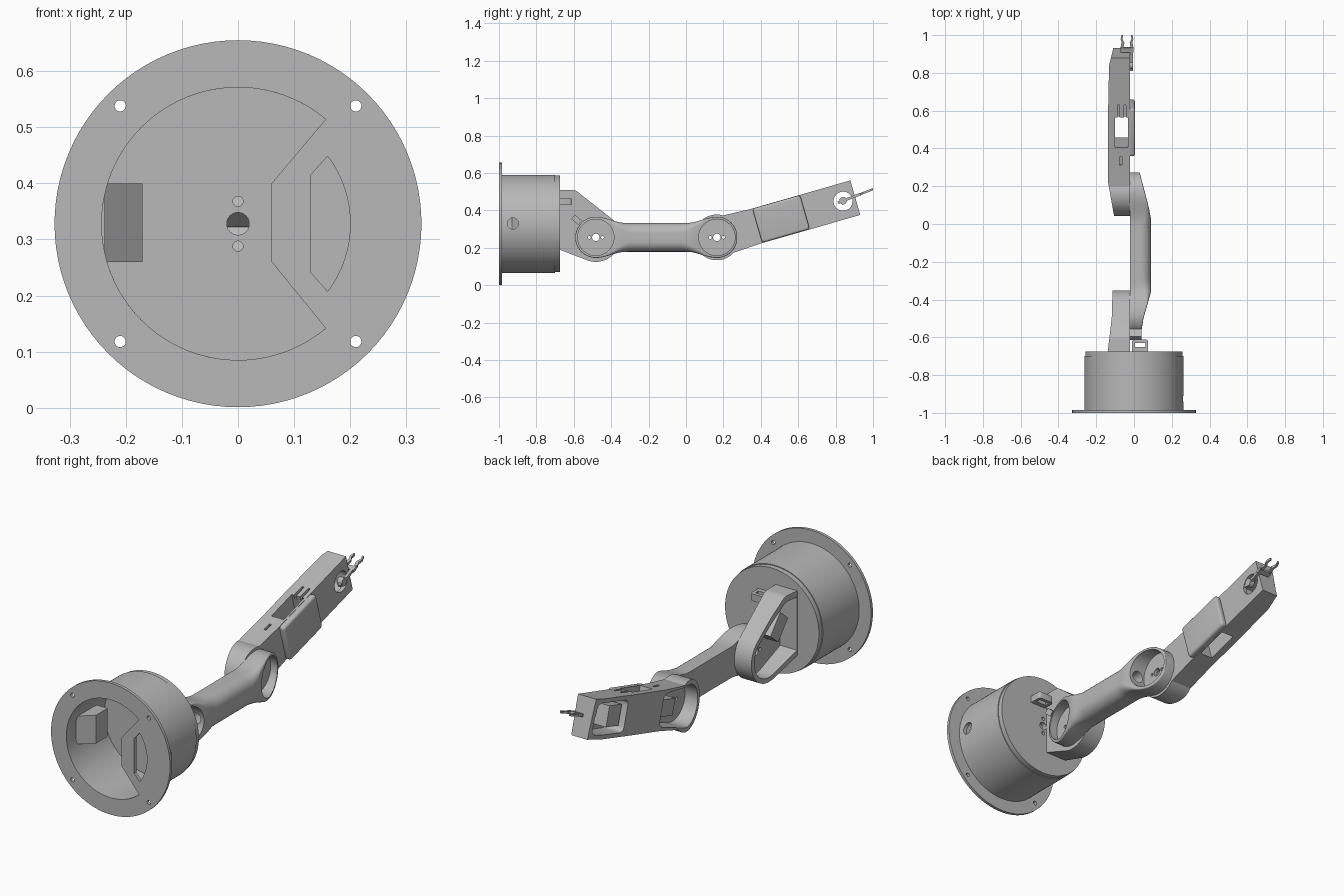
import bpy, bmesh
from math import sin, cos, radians, sqrt, pi
from mathutils.geometry import convex_hull_2d

if "Cube" in bpy.data.objects:
    bpy.data.objects.remove(bpy.data.objects["Cube"])

grey = bpy.data.materials.new("plain grey")
grey.use_nodes = True
colour = (0.48, 0.48, 0.48, 1)
grey.diffuse_color = colour
grey.node_tree.nodes["Principled BSDF"].inputs["Base Color"].default_value = colour


def finish(bm, name):
    bmesh.ops.recalc_face_normals(bm, faces=bm.faces[:])
    mesh = bpy.data.meshes.new(name)
    bm.to_mesh(mesh)
    bm.free()
    mesh.materials.append(grey)
    ob = bpy.data.objects.new(name, mesh)
    bpy.context.scene.collection.objects.link(ob)
    return ob


def prism(name, axis, pts, lo, hi):
    """Extrude a 2D outline along the x, y or z axis."""
    place = {"x": lambda a, b, c: (c, a, b),
             "y": lambda a, b, c: (a, c, b),
             "z": lambda a, b, c: (a, b, c)}[axis]
    bm = bmesh.new()
    low, high = [[bm.verts.new(place(a, b, c)) for a, b in pts] for c in (lo, hi)]
    bm.faces.new(low)
    bm.faces.new(high)
    for i in range(len(pts)):
        j = (i + 1) % len(pts)
        bm.faces.new((low[i], low[j], high[j], high[i]))
    return finish(bm, name)


def arc(c, r, start=0, end=360, n=64):
    steps = n if end - start == 360 else n + 1
    return [(c[0] + r * cos(radians(start + (end - start) * i / n)),
             c[1] + r * sin(radians(start + (end - start) * i / n))) for i in range(steps)]


def rect(a0, a1, b0, b1):
    return [(a0, b0), (a1, b0), (a1, b1), (a0, b1)]


def hull(pts):
    return [pts[i] for i in convex_hull_2d(pts)]


def rounded(a0, a1, b0, b1, r):
    return hull([p for a in (a0 + r, a1 - r) for b in (b0 + r, b1 - r)
                 for p in arc((a, b), r, n=16)])


def turned(pts, origin, degrees):
    c, s = cos(radians(degrees)), sin(radians(degrees))
    return [(origin[0] + c * u - s * v, origin[1] + s * u + c * v) for u, v in pts]


def apply(ob, mod):
    bpy.context.view_layer.objects.active = ob
    bpy.ops.object.modifier_apply(modifier=mod.name)


def combine(ob, other, how="DIFFERENCE"):
    other.hide_render = True
    mod = ob.modifiers.new("combine", "BOOLEAN")
    mod.operation, mod.solver, mod.object = how, "EXACT", other
    apply(ob, mod)
    bpy.data.objects.remove(other)


def cut(ob, axis, pts, lo, hi):
    combine(ob, prism("cutter", axis, pts, lo, hi))


def round_edges(ob, width):
    mod = ob.modifiers.new("round", "BEVEL")
    mod.width, mod.segments, mod.limit_method = width, 4, "ANGLE"
    apply(ob, mod)


def axle_holes(ob, centre):
    cut(ob, "x", arc(centre, 0.02, n=32), -0.3, 0.3)
    for d in (-0.035, 0.035):
        cut(ob, "x", arc((centre[0] + d, centre[1]), 0.008, n=16), -0.3, 0.3)


MID = (0, 0.328)
SHOULDER = (-0.482, 0.256)
ELBOW = (0.165, 0.256)
TILT = 16

# Base: hollow drum with a mounting flange
base = prism("base_drum", "y", arc(MID, 0.262, n=96), -0.99, -0.70)
combine(base, prism("flange", "y", arc(MID, 0.327, n=96), -1, -0.985), "UNION")
cut(base, "y", arc(MID, 0.243, n=96), -0.984, -0.6)
opening = arc(MID, 0.243, 50, 310) + [(0.06, 0.26), (0.06, 0.40)]
cut(base, "y", opening, -1.1, -0.97)
cut(base, "y", arc(MID, 0.2, -37, 37, 24) + [(0.13, 0.415), (0.13, 0.241)], -1.1, -0.97)
for sx in (-0.21, 0.21):
    for sz in (-0.21, 0.21):
        cut(base, "y", arc((sx, MID[1] + sz), 0.01, n=20), -1.1, -0.9)
cut(base, "x", arc((-0.925, 0.33), 0.03, n=32), 0.1, 0.4)
prism("inner_wedge", "z", [(-0.238, -0.93), (-0.17, -0.87), (-0.17, -0.78), (-0.23, -0.78)], 0.26, 0.40)

# Turntable lid closing the drum
lid = prism("turntable", "y", arc(MID, 0.258, n=96), -0.701, -0.675)
for dz, r in ((0, 0.02), (0.04, 0.009), (-0.04, 0.009)):
    cut(lid, "y", arc((0, MID[1] + dz), r, n=24), -0.8, -0.6)

# Cable clip on the lid
clip = prism("cable_clip", "z", rounded(-0.01, 0.075, -0.69, -0.612, 0.012), 0.43, 0.465)
cut(clip, "z", rect(0.005, 0.06, -0.652, -0.63), 0.3, 0.6)

# Shoulder bracket: open-sided shell growing out of the lid
side = hull(arc(SHOULDER, 0.131) + arc((-0.61, 0.46), 0.05) + [(-0.676, 0.51), (-0.676, 0.19)])
bracket = prism("shoulder_bracket", "x", side, -0.15, -0.02)
combine(bracket, prism("taper", "z", [(-0.142, -0.7), (0, -0.7), (0, -0.3), (-0.112, -0.3),
                                      (-0.118, -0.5)], 0, 1), "INTERSECT")
pocket = hull(arc(SHOULDER, 0.108) + arc((-0.61, 0.445), 0.035) + [(-0.674, 0.48), (-0.674, 0.215)])
cut(bracket, "x", pocket, -0.2, -0.045)
axle_holes(bracket, SHOULDER)
prism("shoulder_motor", "x", turned(rect(-0.06, 0.06, -0.04, 0.04), (-0.575, 0.36), -50), -0.11, -0.04)


# Upper arm: rounded section swept between two round joints
def half_height(y):
    d = max(SHOULDER[0] - y, y - ELBOW[0])
    if d > 0:
        return sqrt(max(0.11 ** 2 - d * d, 0))
    s = min(-d / 0.16, 1)
    return 0.077 + 0.033 * (1 - s * s * (3 - 2 * s))


def depth(y):
    keys = [(-0.6, 0.034), (-0.5, 0.05), (-0.36, 0.09), (0.03, 0.09), (0.11, 0.073), (0.28, 0.028)]
    for (y0, a), (y1, b) in zip(keys, keys[1:]):
        if y <= y1:
            return a + (b - a) * (y - y0) / (y1 - y0)
    return keys[-1][1]


ends = [0.11 * sin(pi / 2 * i / 10) * 0.99 for i in range(1, 11)]
span = ELBOW[0] - SHOULDER[0]
stations = ([SHOULDER[0] - e for e in reversed(ends)]
            + [SHOULDER[0] + span * i / 36 for i in range(37)] + [ELBOW[0] + e for e in ends])
bm = bmesh.new()
rings = []
for y in stations:
    h, x1 = half_height(y), depth(y)
    inside = max(0, min(y - SHOULDER[0], ELBOW[0] - y) - 0.06)
    r = min(0.006 + 0.4 * inside, 0.055, 0.8 * h)
    outline = ([(-0.02, -h)] + arc((x1 - r, r - h), r, -90, 0, 6)
               + arc((x1 - r, h - r), r, 0, 90, 6) + [(-0.02, h)])
    rings.append([bm.verts.new((x, y, SHOULDER[1] + z)) for x, z in outline])
for a, b in zip(rings, rings[1:]):
    for i in range(len(a)):
        j = (i + 1) % len(a)
        bm.faces.new((a[i], a[j], b[j], b[i]))
bm.faces.new(rings[0])
bm.faces.new(rings[-1])
arm = finish(bm, "upper_arm")
for centre, way in ((SHOULDER, 1), (ELBOW, -1)):
    cut(arm, "x", arc(centre, 0.097), -0.004, 0.3)
    lo, hi = sorted((centre[0], centre[0] + way * 0.17))
    cut(arm, "y", arc((0.035, centre[1]), 0.03, n=24), lo, hi)
    axle_holes(arm, centre)
arm_clip = prism("arm_clip", "x", turned(rect(-0.025, 0.025, -0.015, 0.015), (-0.585, 0.35), -40), -0.02, 0.04)
cut(arm_clip, "x", turned(rect(-0.017, 0.017, -0.007, 0.007), (-0.585, 0.35), -40), -0.005, 0.025)


# Forearm: tilted shell with two side pockets and a through window
def local(pts):
    return turned(pts, ELBOW, TILT)


outline = arc((0, 0), 0.122, 58, 302) + [(0.22, -0.096), (0.77, -0.096), (0.77, 0.096), (0.22, 0.096)]
forearm = prism("forearm", "x", local(outline), -0.15, -0.022)
combine(forearm, prism("taper", "z", [(-0.098, 0), (0, 0), (0, 1), (-0.1, 1), (-0.112, 0.92),
                                      (-0.132, 0.84), (-0.137, 0.6), (-0.137, 0.22)], 0, 1), "INTERSECT")
joint_pocket = hull(arc((0, 0), 0.1) + arc((0.2, 0.05), 0.03, n=24) + arc((0.2, -0.05), 0.03, n=24))
cut(forearm, "x", local(joint_pocket), -0.2, -0.04)
cut(forearm, "x", local(rounded(0.52, 0.75, -0.076, 0.076, 0.025)), -0.2, -0.04)
cut(forearm, "x", local(rect(0.277, 0.443, -0.15, 0.15)), -0.1, -0.032)
cut(forearm, "x", local(arc((0.702, 0), 0.051, n=48)), -0.2, 0.1)
for x in (-0.088, -0.054):
    cut(forearm, "x", local(rect(0.44, 0.51, 0.075, 0.12)), x, x + 0.012)
cut(forearm, "x", local(rect(0.18, 0.225, 0.07, 0.12)), -0.076, -0.064)
axle_holes(forearm, ELBOW)
prism("elbow_motor", "x", local(rect(0.09, 0.215, -0.04, 0.04)), -0.11, -0.035)
prism("wrist_motor", "x", local(rect(0.53, 0.63, -0.05, 0.05)), -0.11, -0.035)
cover = prism("forearm_cover", "x", local(rounded(0.225, 0.49, -0.095, 0.095, 0.015)), -0.03, 0.005)
round_edges(cover, 0.012)

# Gripper: hub, lever, cross bar and two curved fingers
GRIP = (0.84, 0.452)


def grip(pts):
    return turned(pts, GRIP, 21)


prism("gripper_hub", "x", arc(GRIP, 0.02, n=24), -0.03, -0.004)
prism("gripper_lever", "x", grip(rect(-0.03, 0.10, -0.007, 0.007)), -0.02, -0.006)
prism("gripper_bar", "x", grip(rect(0.075, 0.10, -0.007, 0.007)), -0.072, -0.002)
for side_name, sign in (("left", 1), ("right", -1)):
    finger = [(0.02, 0.93), (0.034, 0.94), (0.028, 0.96), (0.034, 0.98), (0.028, 1.0),
              (0.02, 1.0), (0.024, 0.98), (0.014, 0.96)]
    ob = prism(side_name + "_finger", "z", [(sign * a - 0.037, b) for a, b in finger], -0.006, 0.006)
    for v in ob.data.vertices:
        v.co.z += GRIP[1] + (v.co.y - GRIP[0]) * 0.384

# Smooth curved walls, keep edges sharp
for ob in bpy.context.scene.objects:
    ob.select_set(ob.type == "MESH")
bpy.context.view_layer.objects.active = base
bpy.ops.object.shade_smooth_by_angle(angle=radians(25))
